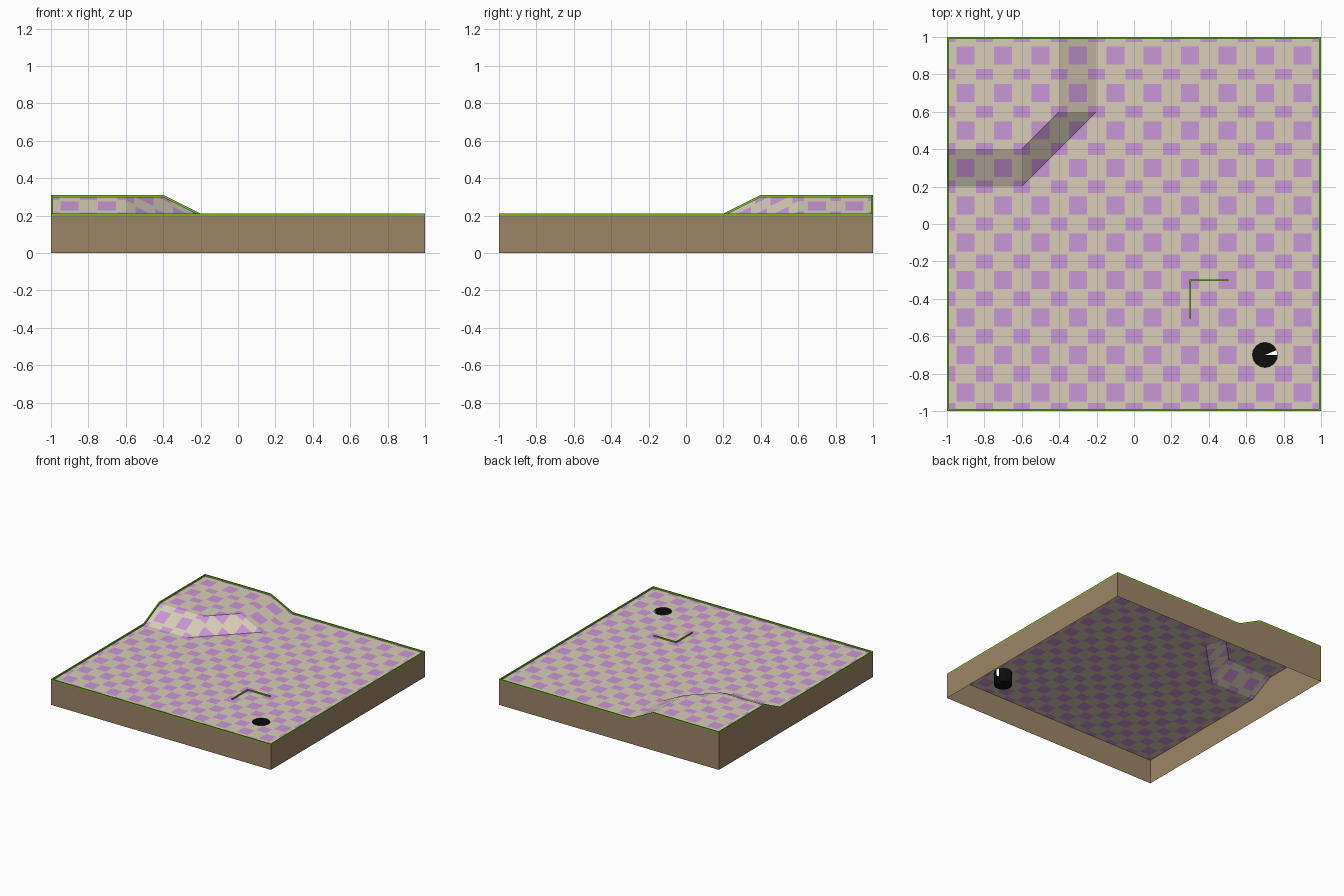
import bpy, bmesh, math
from mathutils import Vector

if "Cube" in bpy.data.objects:
    bpy.data.objects.remove(bpy.data.objects["Cube"])


def mat(name, r, g, b):
    lin = [((c / 255 + 0.055) / 1.055) ** 2.4 for c in (r, g, b)]
    m = bpy.data.materials.new(name)
    m.diffuse_color = (*lin, 1)
    m.use_nodes = True
    m.node_tree.nodes["Principled BSDF"].inputs["Base Color"].default_value = m.diffuse_color
    return m


BEIGE = mat("beige", 216, 206, 184)
LILAC = mat("lilac", 202, 151, 214)
BROWN = mat("brown", 156, 134, 102)
GREEN = mat("green", 118, 190, 36)
BLACK = mat("black", 14, 14, 14)


def add(name, bm, *mats):
    me = bpy.data.meshes.new(name)
    bm.to_mesh(me)
    bm.free()
    for m in mats:
        me.materials.append(m)
    ob = bpy.data.objects.new(name, me)
    bpy.context.collection.objects.link(ob)
    return ob


def height(x, y):
    # raised back left corner with a three-part ramp
    t = min((y - 0.2) / 0.2, (-0.2 - x) / 0.2, (y - x - 0.8) / 0.2)
    return 0.2 + 0.1 * max(0, min(1, t))


HOLE, R, N = Vector((0.7, -0.7, 0)), 0.067, 16


def half_height(y):
    return 0.035 - 0.008 * y


# checkered floor: cut along pattern edges, ramp creases and the hole outline
bm = bmesh.new()
bm.faces.new([bm.verts.new((x, y, 0)) for x, y in ((-1, -1), (1, -1), (1, 1), (-1, 1))])


def cut(co, no, faces=None):
    fs = faces or bm.faces[:]
    geom = list({e for f in fs for e in f.verts[:] + f.edges[:]}) + list(fs)
    bmesh.ops.bisect_plane(bm, geom=geom, dist=1e-5, plane_co=co, plane_no=no)


xs, ys = [-0.6, -0.4, -0.2], [0.2, 0.4, 0.6]
for k in range(11):
    c = -1 + 0.2 * k
    xs += [c - 0.045, c + 0.045, c + 0.052, c + 0.148]
    ys += [c - half_height(c), c + half_height(c), c + 0.052, c + 0.148]
for x in xs:
    if abs(x) < 0.999:
        cut((x, 0, 0), (1, 0, 0))
for y in ys:
    if abs(y) < 0.999:
        cut((0, y, 0), (0, 1, 0))
for d in (0.8, 1.0):
    cut((-d, 0, 0), (1, -1, 0))
dirs = [Vector((math.cos(a), math.sin(a), 0))
        for a in ((k + 0.5) * math.tau / N for k in range(N))]
apo = R * math.cos(math.pi / N)
for n in dirs:
    near = [f for f in bm.faces if (f.calc_center_median() - HOLE).length < 0.17]
    cut(HOLE + n * apo, n, near)
inside = [f for f in bm.faces
          if all((f.calc_center_median() - HOLE).dot(n) < apo for n in dirs)]
bmesh.ops.delete(bm, geom=inside, context='FACES')


def lilac(p):
    def off(v, shift):
        return abs((v - shift + 0.1) % 0.2 - 0.1)
    row = round(p.y / 0.2) * 0.2
    return (off(p.x, 0.1) < 0.048 and off(p.y, 0.1) < 0.048) or \
           (off(p.x, 0) < 0.045 and off(p.y, 0) < half_height(row))


for f in bm.faces:
    f.material_index = int(lilac(f.calc_center_median()))
for v in bm.verts:
    v.co.z = height(v.co.x, v.co.y)
add("checkered_floor", bm, BEIGE, LILAC)

# outline shared by side walls and rim
loop = [(-1, -1), (1, -1), (1, 1), (-0.2, 1), (-0.4, 1), (-1, 1), (-1, 0.4), (-1, 0.2)]


def ring(inset, dz=None):
    lim = 1 - inset
    out = []
    for x, y in loop:
        z = 0 if dz is None else height(x, y) + dz
        out.append((max(-lim, min(lim, x)), max(-lim, min(lim, y)), z))
    return out


def skin(name, rings, material):
    bm = bmesh.new()
    rows = [[bm.verts.new(p) for p in r] for r in rings]
    n = len(rows[0])
    for a, b in zip(rows, rows[1:]):
        for i in range(n):
            j = (i + 1) % n
            bm.faces.new((a[i], a[j], b[j], b[i]))
    return add(name, bm, material)


skin("side_walls", [ring(0), ring(0, 0)], BROWN)
skin("rim", [ring(0, 0), ring(0, 0.011), ring(0.01, 0.011), ring(0.01, 0)], GREEN)

# hole cup, with one open segment facing +x
bm = bmesh.new()
top, low = [], []
for k in range(N):
    a = k * math.tau / N
    x, y = HOLE.x + R * math.cos(a), HOLE.y + R * math.sin(a)
    top.append(bm.verts.new((x, y, 0.2)))
    low.append(bm.verts.new((x, y, 0.09)))
mid = bm.verts.new((HOLE.x, HOLE.y, 0.09))
for k in range(1, N):
    j = (k + 1) % N
    bm.faces.new((top[k], top[j], low[j], low[k]))
    bm.faces.new((mid, low[k], low[j]))
add("hole_cup", bm, BLACK)

# low corner barrier
for name, c, s in (("barrier_across", (0.4, -0.3), (0.208, 0.008)),
                   ("barrier_along", (0.3, -0.404), (0.008, 0.2))):
    bm = bmesh.new()
    bmesh.ops.create_cube(bm, size=1)
    for v in bm.verts:
        v.co = (c[0] + v.co.x * s[0], c[1] + v.co.y * s[1], 0.205 + v.co.z * 0.01)
    add(name, bm, GREEN)
